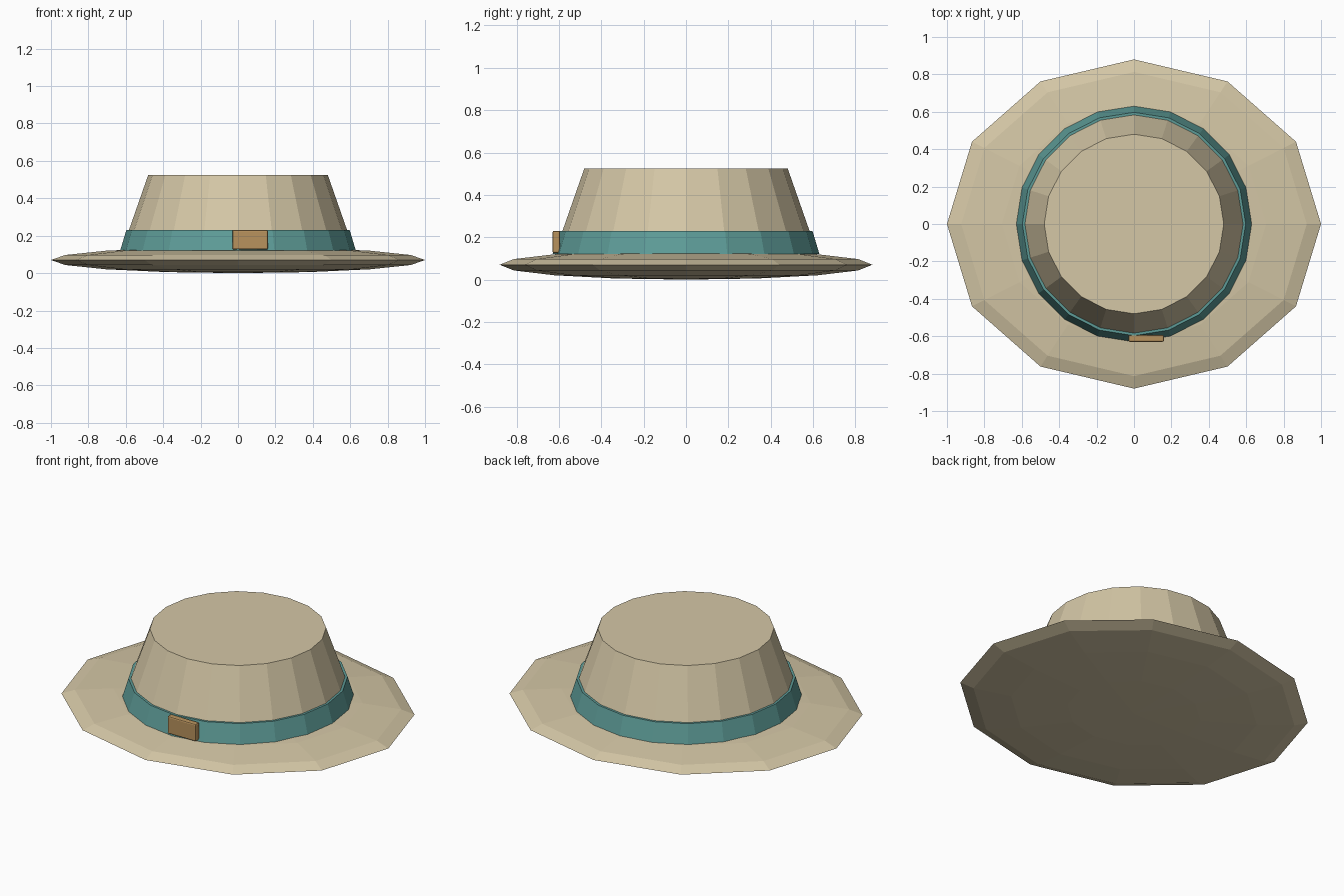
import bpy

if "Cube" in bpy.data.objects:
    bpy.data.objects.remove(bpy.data.objects["Cube"])


def material(name, color):
    m = bpy.data.materials.new(name)
    m.diffuse_color = (*color, 1)
    m.use_nodes = True
    m.node_tree.nodes["Principled BSDF"].inputs["Base Color"].default_value = m.diffuse_color
    return m


straw = material("straw", (0.66, 0.57, 0.38))
teal = material("teal", (0.11, 0.33, 0.31))
tan = material("tan", (0.48, 0.29, 0.11))


def finish(name, mat):
    ob = bpy.context.object
    ob.name = name
    ob.data.materials.append(mat)
    bpy.ops.object.transform_apply(location=False, rotation=False, scale=True)
    return ob


def frustum(name, r_low, r_high, z_low, z_high, mat):
    bpy.ops.mesh.primitive_cone_add(vertices=20, radius1=r_low, radius2=r_high,
                                    depth=z_high - z_low,
                                    location=(0, 0, (z_low + z_high) / 2))
    return finish(name, mat)


# Brim: flattened low-poly sphere, slightly oval
bpy.ops.mesh.primitive_uv_sphere_add(segments=12, ring_count=8, radius=1,
                                     location=(0, 0, 0.07))
bpy.context.object.scale = (1, 0.88, 0.07)
finish("brim", straw)

# Tapered crown and the ribbon around its base
frustum("crown", 0.62, 0.48, 0.125, 0.525, straw)
frustum("hat_band", 0.63, 0.597, 0.12, 0.23, teal)

# Buckle: small softened block on the front of the ribbon
bpy.ops.mesh.primitive_cube_add(size=1, location=(0.065, -0.612, 0.178))
bpy.context.object.scale = (0.19, 0.036, 0.105)
buckle = finish("buckle", tan)
bevel = buckle.modifiers.new("soft_edges", 'BEVEL')
bevel.width = 0.008
bevel.segments = 2
